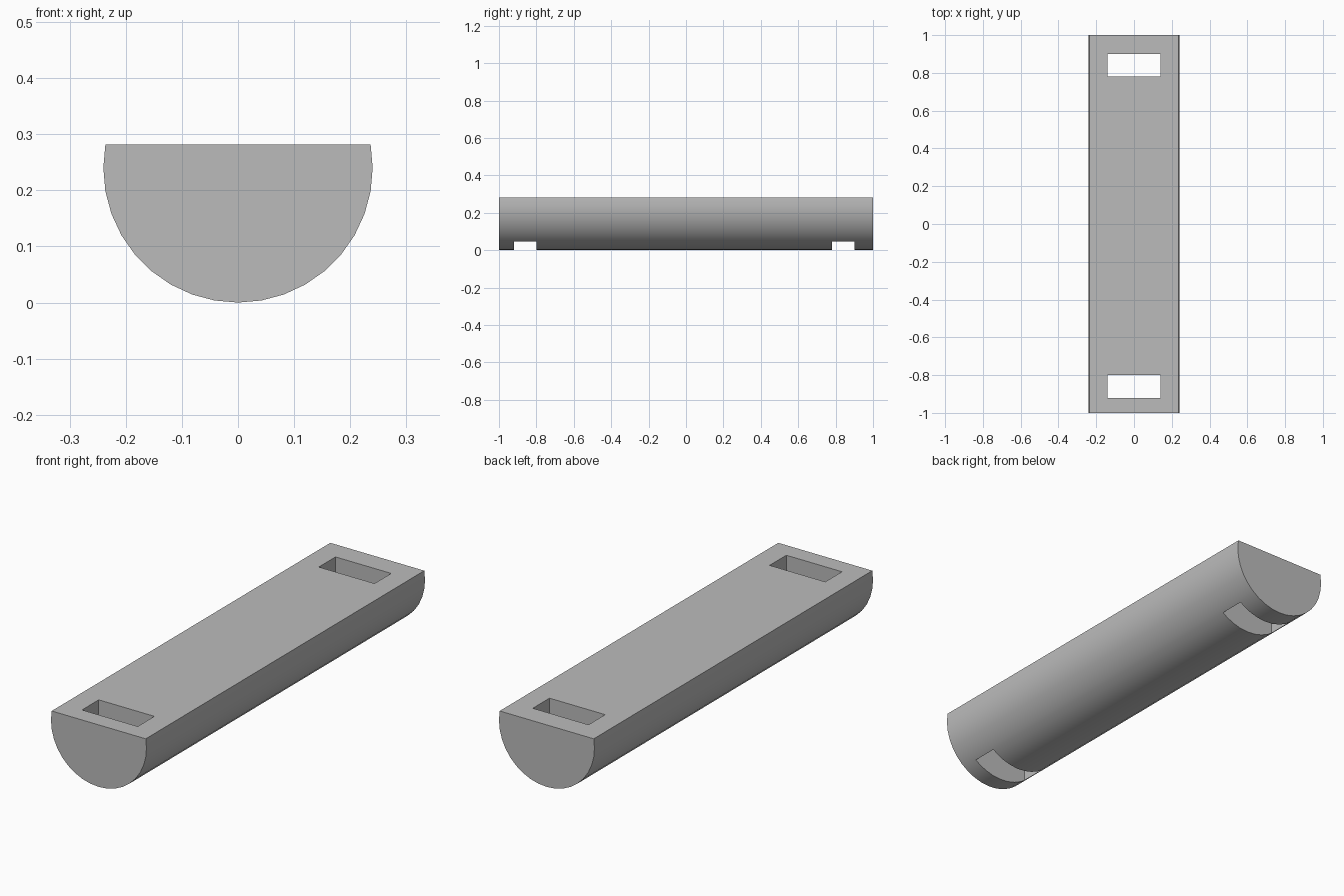
import bpy, bmesh, math

cube = bpy.data.objects.get("Cube")
if cube:
    bpy.data.objects.remove(cube, do_unlink=True)

RADIUS = 0.24

grey = bpy.data.materials.new("plain grey")
grey.use_nodes = True
colour = (0.5, 0.5, 0.5, 1)
grey.diffuse_color = colour
grey.node_tree.nodes["Principled BSDF"].inputs["Base Color"].default_value = colour


def add_object(name, bm):
    bmesh.ops.recalc_face_normals(bm, faces=bm.faces)
    mesh = bpy.data.meshes.new(name)
    bm.to_mesh(mesh)
    bm.free()
    mesh.materials.append(grey)
    obj = bpy.data.objects.new(name, mesh)
    bpy.context.collection.objects.link(obj)
    return obj


# Rounded bar: an arc cut flat just above its centre, extruded along y
bm = bmesh.new()
profile = []
for step in range(-19, 2):
    a = math.radians(step * 10)
    profile.append(bm.verts.new((RADIUS * math.cos(a), -1, RADIUS * (1 + math.sin(a)))))
end = bm.faces.new(profile)
result = bmesh.ops.extrude_face_region(bm, geom=[end], use_keep_orig=True)
moved = [v for v in result["geom"] if isinstance(v, bmesh.types.BMVert)]
bmesh.ops.translate(bm, verts=moved, vec=(0, 2, 0))
bar = add_object("rounded_bar", bm)


# Strap slots straight through the bar near both ends
def cut_slot(name, y):
    bm = bmesh.new()
    bmesh.ops.create_cube(bm, size=1)
    bmesh.ops.scale(bm, verts=bm.verts, vec=(0.28, 0.12, 1))
    bmesh.ops.translate(bm, verts=bm.verts, vec=(0, y, 0.14))
    cutter = add_object(name, bm)
    cutter.hide_render = True
    mod = bar.modifiers.new(name, "BOOLEAN")
    mod.operation = "DIFFERENCE"
    mod.solver = "EXACT"
    mod.object = cutter
    bpy.context.view_layer.objects.active = bar
    bpy.ops.object.modifier_apply(modifier=mod.name)
    bpy.data.objects.remove(cutter, do_unlink=True)


cut_slot("front_slot", -0.86)
cut_slot("back_slot", 0.84)

# Smooth round side with crisp rims
bpy.ops.object.select_all(action="DESELECT")
bar.select_set(True)
bpy.context.view_layer.objects.active = bar
bpy.ops.object.shade_smooth_by_angle(angle=math.radians(30))
